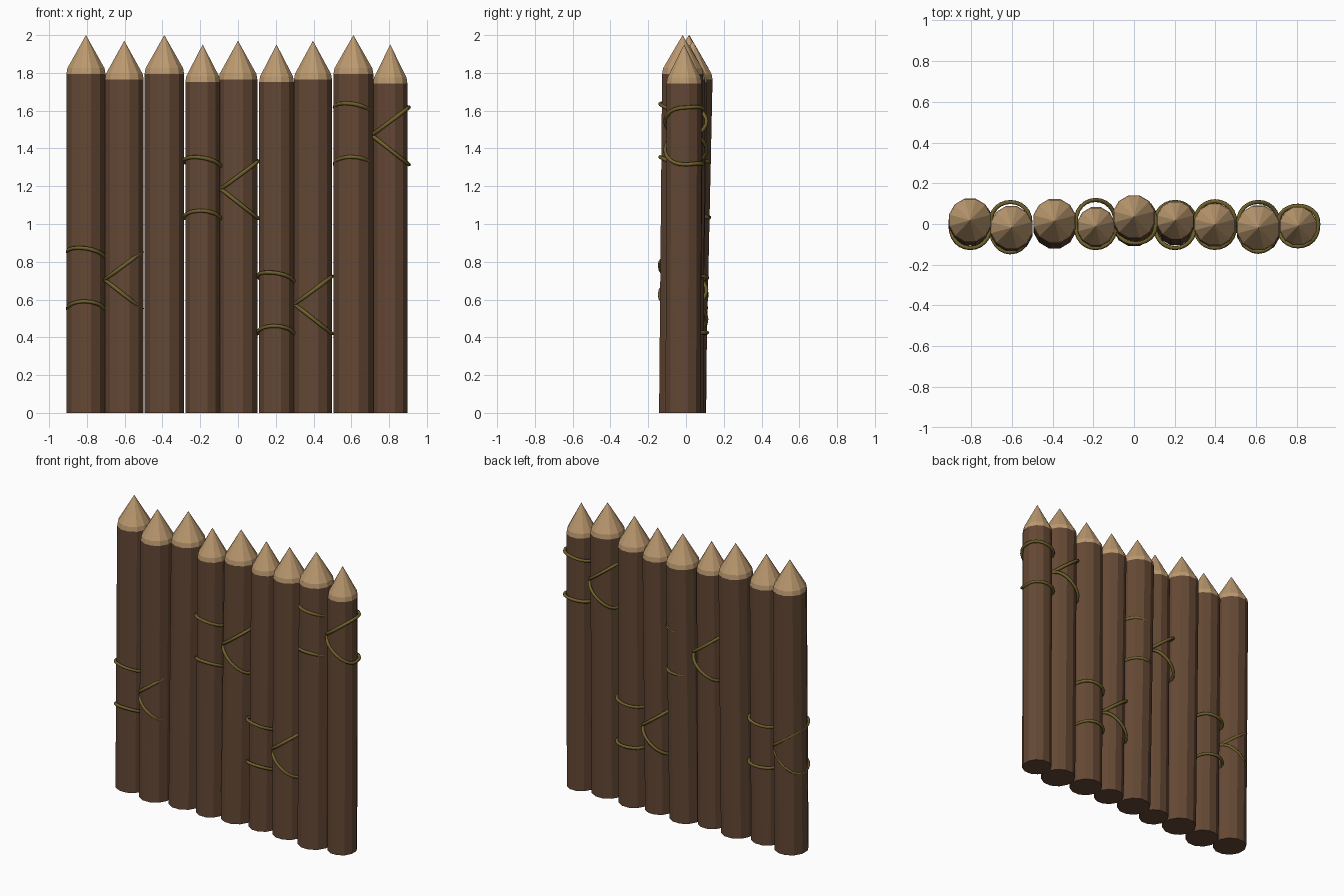
import bpy, bmesh, math

if "Cube" in bpy.data.objects:
    bpy.data.objects.remove(bpy.data.objects["Cube"])


def material(name, rgb):
    m = bpy.data.materials.new(name)
    m.diffuse_color = (*rgb, 1)
    m.use_nodes = True
    m.node_tree.nodes["Principled BSDF"].inputs["Base Color"].default_value = m.diffuse_color
    return m


BARK = material("brown_bark", (0.127, 0.064, 0.035))
CUT = material("pale_cut_wood", (0.50, 0.32, 0.16))
ROPE = material("olive_rope", (0.160, 0.120, 0.024))
SIDES = 12

# logs: x centre, y at base, y at top, radius, shoulder height, tip height
LOGS = [
    (-0.805, 0.000, 0.018, 0.105, 1.795, 2.00),
    (-0.602, -0.034, -0.018, 0.104, 1.765, 1.97),
    (-0.390, -0.012, 0.015, 0.106, 1.795, 2.00),
    (-0.187, -0.026, -0.012, 0.093, 1.752, 1.95),
    (0.000, -0.003, 0.035, 0.104, 1.765, 1.97),
    (0.204, -0.010, 0.018, 0.093, 1.752, 1.95),
    (0.397, -0.010, -0.004, 0.102, 1.765, 1.97),
    (0.611, -0.034, -0.018, 0.107, 1.795, 2.00),
    (0.806, -0.015, -0.010, 0.092, 1.745, 1.95),
]


def make_log(i, x, y0, y1, r, shoulder, tip):
    bm = bmesh.new()
    rings = []
    # base, shoulder, and the short bevelled band under the point
    for z, k, y in ((0, 1, y0), (shoulder, 1, y1), (shoulder + 0.03, 0.95, y1)):
        ring = []
        for s in range(SIDES):
            a = math.tau * (s + 0.5) / SIDES
            ring.append(bm.verts.new((x + r * k * math.cos(a) * 1.02,
                                      y + r * k * math.sin(a) * 1.05, z)))
        rings.append(ring)
    apex = bm.verts.new((x, y1, tip))
    bm.faces.new(rings[0][::-1])
    for s in range(SIDES):
        n = (s + 1) % SIDES
        for lo, hi, mat in ((rings[0], rings[1], 0), (rings[1], rings[2], 1)):
            bm.faces.new((lo[s], lo[n], hi[n], hi[s])).material_index = mat
        bm.faces.new((rings[2][s], rings[2][n], apex)).material_index = 1
    me = bpy.data.meshes.new(f"log_{i}")
    bm.to_mesh(me)
    bm.free()
    me.materials.append(BARK)
    me.materials.append(CUT)
    bpy.context.collection.objects.link(bpy.data.objects.new(f"log_{i}", me))


for i, log in enumerate(LOGS, 1):
    make_log(i, *log)


def make_loop(name, points, radius=0.0105):
    cu = bpy.data.curves.new(name, 'CURVE')
    cu.dimensions = '3D'
    cu.bevel_depth = radius
    cu.bevel_resolution = 1
    cu.use_fill_caps = True
    sp = cu.splines.new('POLY')
    sp.points.add(len(points) - 1)
    for p, co in zip(sp.points, points):
        p.co = (*co, 1)
    sp.use_cyclic_u = True
    cu.materials.append(ROPE)
    ob = bpy.data.objects.new(name, cu)
    bpy.context.collection.objects.link(ob)
    bpy.ops.object.select_all(action='DESELECT')
    ob.select_set(True)
    bpy.context.view_layer.objects.active = ob
    bpy.ops.object.convert(target='MESH')


def front_y(index, z):
    # just outside the front face of a log at a given height
    _, y0, y1, r, sh, _ = LOGS[index]
    return y0 + (y1 - y0) * z / sh - r * 1.05 - 0.003


def figure_eight(gap, left, back_l, back_r, end_z, gap_z, mid_z, bow):
    # back of left log, front of left, back of right, front of right
    N = 12
    fl = min(-0.118, front_y(left, mid_z))
    fr = min(-0.095, front_y(left + 1, mid_z))
    arcs = (  # side, start at gap?, y reach, z start, z end, bow
        (-1, True, back_l, mid_z, end_z, 0),
        (-1, False, fl, end_z, gap_z, bow),
        (1, True, back_r, gap_z, end_z, 0.01),
        (1, False, fr, end_z, mid_z, 0),
    )
    pts = []
    for side, from_gap, reach, za, zb, b in arcs:
        for k in range(N):
            t = math.pi * k / N
            u = (1 - math.cos(t)) / 2
            out = u if from_gap else 1 - u
            pts.append((gap + side * 0.197 * out,
                        reach * max(math.sin(t), 0) ** 0.85,
                        za + (zb - za) * u + b * math.sin(t)))
    return pts


# lashings: gap x, left log index, back reaches, height of the crossing
LASHINGS = [
    (-0.705, 0, 0.110, 0.108, 0.705),
    (-0.090, 3, 0.118, 0.124, 1.185),
    (0.300, 5, 0.108, 0.112, 0.575),
    (0.708, 7, 0.108, 0.090, 1.470),
]
for i, (gap, left, bl, br, z) in enumerate(LASHINGS, 1):
    make_loop(f"rope_upper_{i}",
              figure_eight(gap, left, bl, br, z + 0.147, z + 0.115, z, 0.035))
    make_loop(f"rope_lower_{i}",
              figure_eight(gap, left, bl, br, z - 0.155, z - 0.165, z, 0.045))
